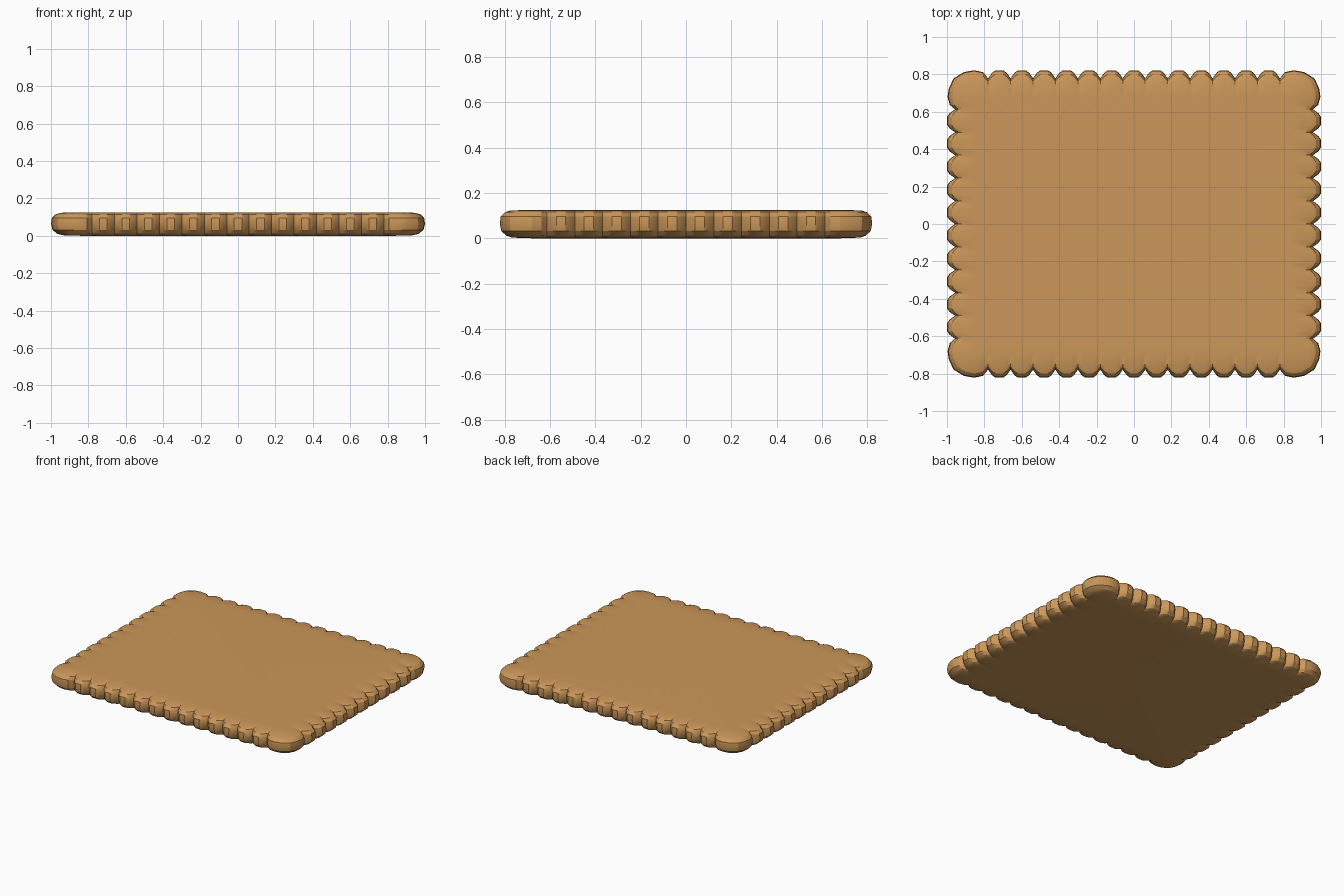
import bpy, bmesh

if "Cube" in bpy.data.objects:
    bpy.data.objects.remove(bpy.data.objects["Cube"])

HX, HY = 1.0, 0.822      # half sizes at the scallop tips
NX, NY = 0.78, 0.613     # where the scalloped rows meet the corner lobes
DEPTH = 0.043            # notch depth


def scallops(half, count):
    """Points (position along side, depth below tip), from -half to +half."""
    w = 2 * half / count
    bump = [(0, DEPTH), (0.17, 0.014), (0.33, 0.0), (0.67, 0.0), (0.83, 0.014)]
    pts = [(-half + (i + t) * w, d) for i in range(count) for t, d in bump]
    return pts + [(half, DEPTH)]


# Outline: right side, rounded corner, back side; then repeat turned half round
corner = [(0.985, 0.637), (0.997, 0.68), (0.99, 0.725), (0.965, 0.778),
          (0.91, 0.812), (0.855, 0.822), (0.808, 0.812)]
right = [(HX - d, s) for s, d in scallops(NY, 10)]
back = [(-s, HY - d) for s, d in scallops(NX, 13)]
corner_l = [(-x, y) for x, y in reversed(corner)]
half_loop = right + corner + back + corner_l
outline = half_loop + [(-x, -y) for x, y in half_loop]


def clamp(v, m):
    return max(-m, min(m, v))


# Rounded edge profile: (outward fraction, height)
profile = [(0.0, 0.0), (0.62, 0.003), (0.80, 0.012), (0.95, 0.032),
           (1.0, 0.064), (0.97, 0.096), (0.84, 0.115), (0.66, 0.123), (0.0, 0.125)]

bm = bmesh.new()
rings = []
for f, z in profile:
    ring = []
    for x, y in outline:
        qx, qy = clamp(x, 0.84), clamp(y, 0.68)
        ring.append(bm.verts.new((qx + (x - qx) * f, qy + (y - qy) * f, z)))
    rings.append(ring)
n = len(outline)
for a, b in zip(rings, rings[1:]):
    for i in range(n):
        j = (i + 1) % n
        bm.faces.new((a[i], a[j], b[j], b[i]))
# Flat top and bottom
bm.faces.new(rings[-1])
bm.faces.new(list(reversed(rings[0])))
bmesh.ops.remove_doubles(bm, verts=bm.verts, dist=0.0005)
bmesh.ops.recalc_face_normals(bm, faces=bm.faces)

mesh = bpy.data.meshes.new("biscuit")
bm.to_mesh(mesh)
bm.free()
biscuit = bpy.data.objects.new("biscuit", mesh)
bpy.context.collection.objects.link(biscuit)

mat = bpy.data.materials.new("baked_dough")
mat.diffuse_color = (0.60, 0.31, 0.10, 1)
mat.use_nodes = True
mat.node_tree.nodes["Principled BSDF"].inputs["Base Color"].default_value = mat.diffuse_color
mesh.materials.append(mat)

bpy.context.view_layer.objects.active = biscuit
biscuit.select_set(True)
bpy.ops.object.shade_smooth_by_angle(angle=0.4)
